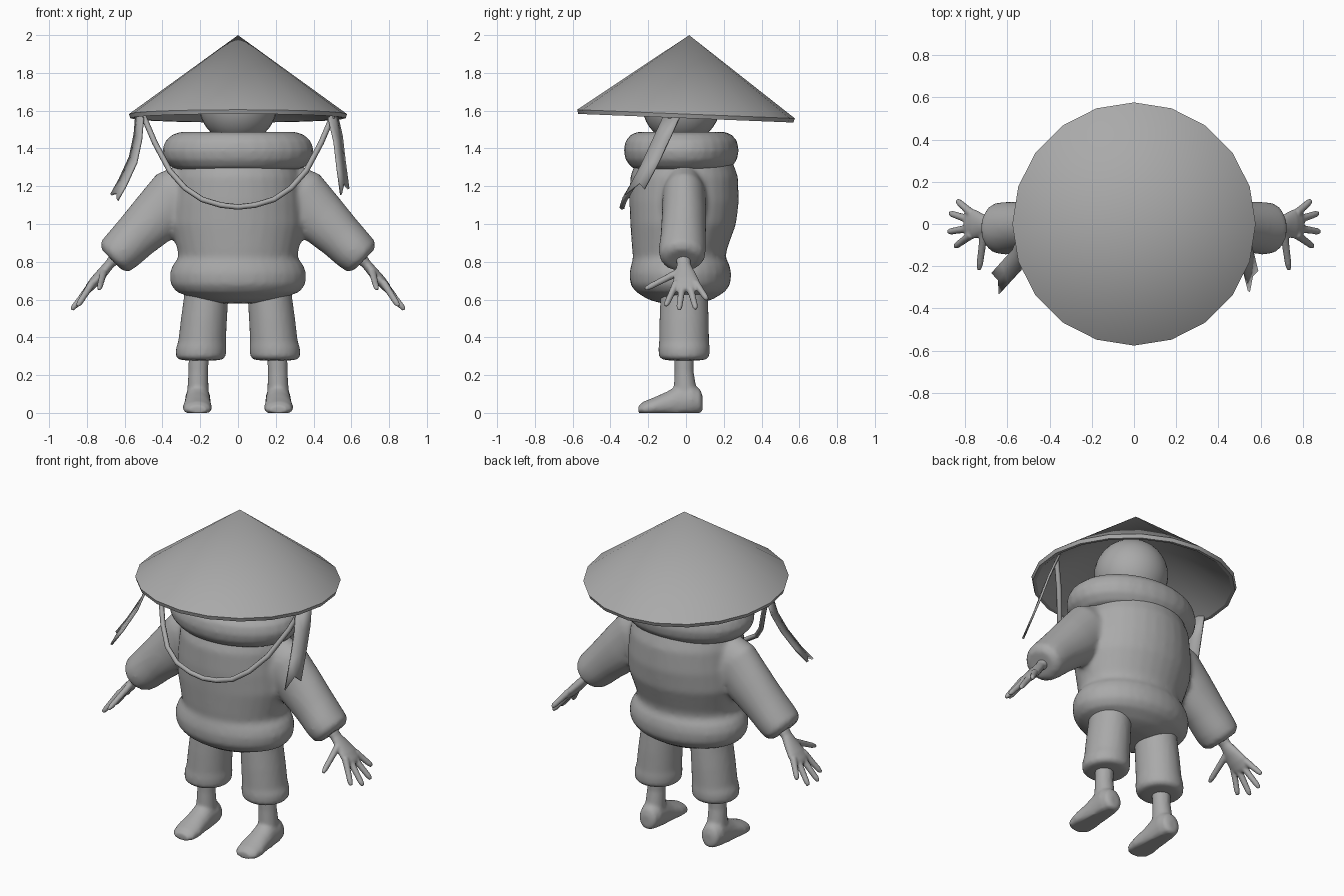
import bpy
import bmesh
from math import cos, sin, pi, radians
from mathutils import Matrix, Vector

if "Cube" in bpy.data.objects:
    bpy.data.objects.remove(bpy.data.objects["Cube"])

grey = bpy.data.materials.new("plain_grey")
grey.use_nodes = True
grey.diffuse_color = (0.4, 0.4, 0.4, 1)
grey.node_tree.nodes["Principled BSDF"].inputs["Base Color"].default_value = (0.4, 0.4, 0.4, 1)


def add_loft(bm, stations, axis, side, segments=32, floor=None):
    """Closed solid through elliptical sections; a station is (x, y, z, side radius, other radius)."""
    axis = Vector(axis).normalized()
    side = Vector(side)
    side = (side - axis * side.dot(axis)).normalized()
    other = axis.cross(side)
    rings = []
    for x, y, z, a, b in stations:
        ring = []
        for i in range(segments):
            t = 2 * pi * i / segments
            p = Vector((x, y, z)) + side * a * cos(t) + other * b * sin(t)
            if floor is not None:
                p.z = max(p.z, floor)
            ring.append(bm.verts.new(p))
        rings.append(ring)
    for low, high in zip(rings, rings[1:]):
        for i in range(segments):
            j = (i + 1) % segments
            bm.faces.new((low[i], low[j], high[j], high[i]))
    bm.faces.new(rings[0][::-1])
    bm.faces.new(rings[-1])


def make_object(name, bm):
    bmesh.ops.recalc_face_normals(bm, faces=bm.faces)
    mesh = bpy.data.meshes.new(name)
    bm.to_mesh(mesh)
    bm.free()
    obj = bpy.data.objects.new(name, mesh)
    bpy.context.collection.objects.link(obj)
    mesh.materials.append(grey)
    return obj


def smooth_shade(obj, angle=40):
    bpy.ops.object.select_all(action='DESELECT')
    obj.select_set(True)
    bpy.context.view_layer.objects.active = obj
    bpy.ops.object.shade_smooth_by_angle(angle=radians(angle))


def blend(obj, voxel, passes):
    """Fuse overlapping solids into one soft surface."""
    remesh = obj.modifiers.new("fuse", 'REMESH')
    remesh.mode = 'VOXEL'
    remesh.voxel_size = voxel
    remesh.use_smooth_shade = True
    soften = obj.modifiers.new("soften", 'SMOOTH')
    soften.factor = 0.5
    soften.iterations = passes


UP, X, Y = (0, 0, 1), (1, 0, 0), (0, 1, 0)

# Coat: torso with a rolled hem, plus both sleeves
coat = bmesh.new()
torso = [(.58, -.03, .12, .1), (.6, -.03, .22, .17), (.64, -.03, .325, .235),
         (.68, -.03, .357, .265), (.74, -.03, .362, .27), (.785, -.03, .345, .26),
         (.82, -.035, .315, .245), (.86, -.035, .32, .25), (1, -.015, .355, .28),
         (1.12, -.01, .35, .29), (1.25, -.01, .335, .285), (1.35, -.01, .3, .25),
         (1.42, -.01, .22, .2)]
add_loft(coat, [(0, y, z, a, b) for z, y, a, b in torso], UP, X)
sleeve = [(.2, -.01, 1.2, .1, .16), (.32, -.01, 1.15, .115, .16), (.43, -.01, 1.04, .118, .145),
          (.54, -.015, .935, .12, .125), (.61, -.02, .865, .125, .117), (.65, -.02, .828, .12, .11),
          (.668, -.02, .81, .09, .08)]
for s in (1, -1):
    add_loft(coat, [(s * x, y, z, a, b) for x, y, z, a, b in sleeve], (s * .72, 0, -.7), Y)
blend(make_object("coat", coat), .016, 5)

# Thick padded collar
collar = bmesh.new()
profile = [(1.28, .29, .21), (1.3, .35, .265), (1.34, .39, .295), (1.39, .402, .305),
           (1.44, .385, .295), (1.475, .345, .265), (1.49, .29, .22), (1.475, .22, .19),
           (1.43, .17, .15)]
add_loft(collar, [(0, -.025, z, a, b) for z, a, b in profile], UP, X)
blend(make_object("collar", collar), .014, 4)

# Head, mostly hidden under the hat
head = bmesh.new()
bmesh.ops.create_uvsphere(head, u_segments=32, v_segments=20, radius=.208,
                          matrix=Matrix.Translation((0, -.025, 1.635)))
smooth_shade(make_object("head", head))

# Hollow cone hat with a thin rim, tipped slightly back
hat = bmesh.new()
sides = 20
tip, inner_tip = hat.verts.new((0, 0, .418)), hat.verts.new((0, 0, .375))


def rim_ring(radius, z):
    return [hat.verts.new((radius * cos(2 * pi * i / sides), radius * sin(2 * pi * i / sides), z))
            for i in range(sides)]


outer, lower, inner = rim_ring(.577, 0), rim_ring(.57, -.022), rim_ring(.55, -.02)
for i in range(sides):
    j = (i + 1) % sides
    hat.faces.new((outer[i], outer[j], tip))
    hat.faces.new((inner[j], inner[i], inner_tip))
    hat.faces.new((lower[i], lower[j], outer[j], outer[i]))
    hat.faces.new((inner[i], inner[j], lower[j], lower[i]))
hat_obj = make_object("straw_hat", hat)
hat_obj.location = (0, 0, 1.582)
hat_obj.rotation_euler = (radians(-2.3), 0, 0)
smooth_shade(hat_obj, 30)

# Chin cord hanging in front of the chest
half = [(.5, -.08, 1.57), (.44, -.13, 1.43), (.36, -.22, 1.28), (.28, -.29, 1.19),
        (.19, -.325, 1.13), (.09, -.335, 1.1)]
path = half + [(0, -.338, 1.09)] + [(-x, y, z) for x, y, z in reversed(half)]
curve = bpy.data.curves.new("chin_cord", 'CURVE')
curve.dimensions = '3D'
curve.bevel_depth = .015
curve.bevel_resolution = 1
curve.use_fill_caps = True
spline = curve.splines.new('POLY')
spline.points.add(len(path) - 1)
for point, co in zip(spline.points, path):
    point.co = (*co, 1)
curve.materials.append(grey)
cord = bpy.data.objects.new("chin_cord", curve)
bpy.context.collection.objects.link(cord)


# Loose ribbon tails with a notched end
def ribbon(name, rows, width):
    bm = bmesh.new()
    grid = [[bm.verts.new(Vector(p) + Vector(width) * k) for k in (-.5, 0, .5)] for p in rows]
    grid[-1][1].co = grid[-1][1].co.lerp(grid[-2][1].co, .3)
    for r, n in zip(grid, grid[1:]):
        for k in (0, 1):
            bm.faces.new((r[k], r[k + 1], n[k + 1], n[k]))
    obj = make_object(name, bm)
    thick = obj.modifiers.new("thickness", 'SOLIDIFY')
    thick.thickness = .012
    thick.offset = 0
    smooth_shade(obj)


ribbon("left_ribbon", [(.5, -.07, 1.58), (.53, -.13, 1.45), (.545, -.19, 1.32), (.565, -.27, 1.17)],
       (.04, .1, .03))
ribbon("right_ribbon", [(-.52, -.07, 1.58), (-.53, -.11, 1.46), (-.555, -.17, 1.34),
                        (-.61, -.23, 1.22), (-.655, -.28, 1.14)], (-.035, .1, .03))

# Hands, trouser legs and feet, one per side
palm = [(.6, -.02, .875, .042, .04), (.65, -.015, .82, .04, .034), (.68, -.012, .787, .036, .026),
        (.715, -.005, .745, .052, .028), (.755, 0, .7, .07, .028), (.785, 0, .665, .066, .024),
        (.8, 0, .648, .045, .016)]
fingers = [((.77, -.05, .69), (.85, -.108, .565)), ((.78, -.02, .67), (.882, -.037, .545)),
           ((.78, .02, .67), (.875, .052, .55)), ((.77, .05, .69), (.84, .112, .6)),
           ((.71, -.03, .75), (.735, -.218, .655))]
trouser = [(.17, -.01, .68, .11, .12), (.17, -.01, .6, .118, .126), (.18, -.01, .5, .122, .13),
           (.19, -.01, .38, .126, .132), (.195, -.01, .34, .134, .136), (.197, -.01, .3, .132, .134),
           (.197, -.01, .282, .115, .115), (.197, -.01, .276, .06, .06)]
shin = [(.207, -.01, .33, .054, .052), (.21, -.01, .22, .052, .05), (.212, -.005, .13, .056, .06),
        (.212, 0, .07, .06, .065)]
foot = [(.213, .088, .05, .03, .04), (.213, .075, .06, .055, .065), (.213, .03, .07, .067, .085),
        (.213, -.04, .06, .067, .088), (.214, -.1, .045, .07, .068), (.215, -.17, .03, .077, .052),
        (.215, -.225, .02, .07, .04), (.214, -.252, .016, .045, .022)]


for s, prefix in ((1, "left"), (-1, "right")):
    def flip(stations):
        return [(s * st[0], *st[1:]) for st in stations]

    hand = bmesh.new()
    add_loft(hand, flip(palm), (s * .66, 0, -.75), Y, 20)
    for root, end in fingers:
        a, b = Vector(root), Vector(end)
        spots = [(*a.lerp(b, t), r, r) for t, r in ((0, .021), (.4, .018), (.85, .016), (1, .01))]
        direction = b - a
        add_loft(hand, flip(spots), (s * direction.x, direction.y, direction.z), (s, 0, 1), 12)
    blend(make_object(prefix + "_hand", hand), .007, 3)

    leg = bmesh.new()
    add_loft(leg, flip(trouser), UP, X)
    blend(make_object(prefix + "_trouser_leg", leg), .013, 3)

    bare = bmesh.new()
    add_loft(bare, flip(shin), UP, X, 24)
    add_loft(bare, flip(foot), Y, X, 24, floor=0)
    blend(make_object(prefix + "_foot", bare), .01, 3)
